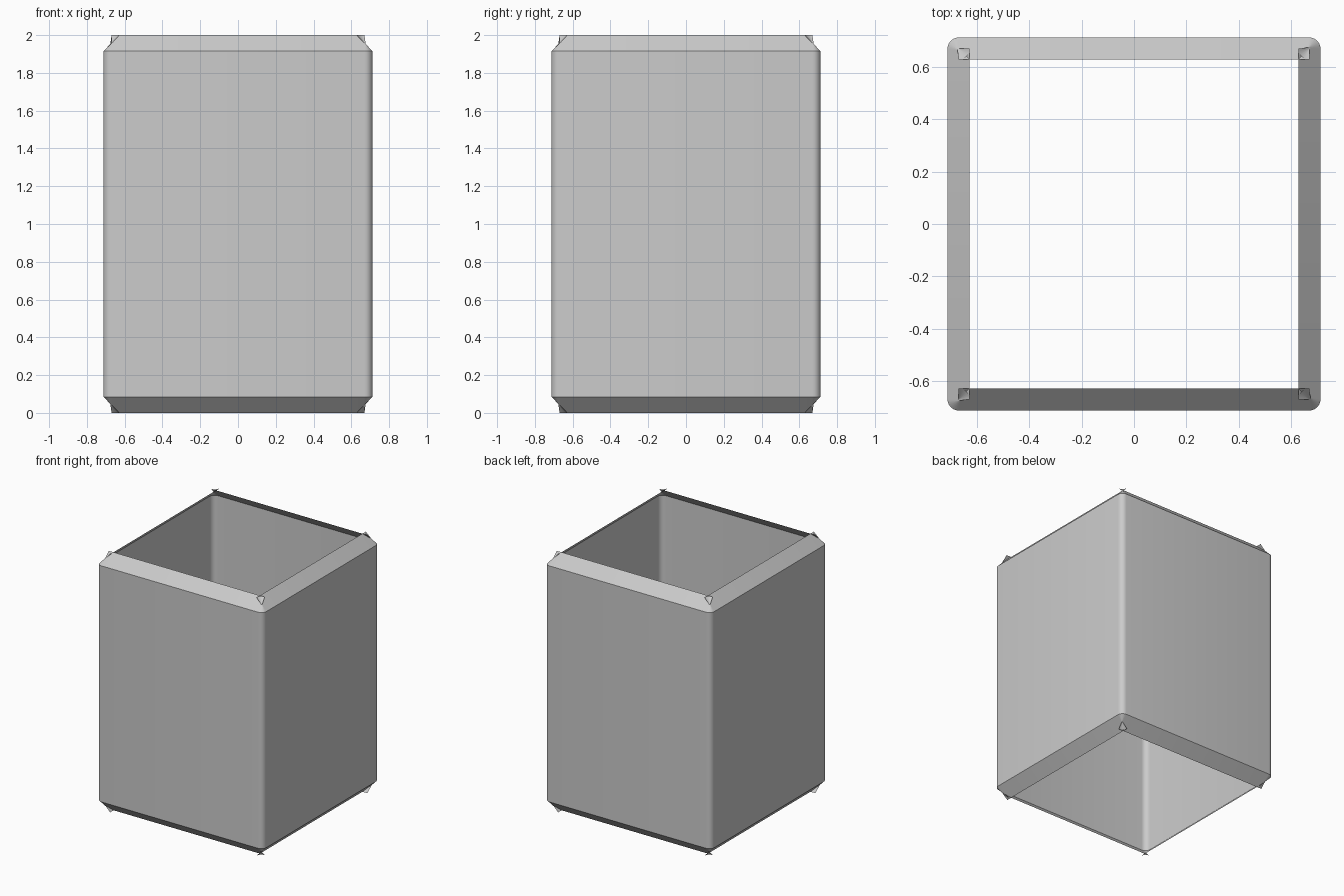
import bpy, bmesh, math

HALF = 0.7125     # half width of the tube
RADIUS = 0.043    # rounding of the upright corners
LIP = 0.085       # depth and height of the slanted lips
HEIGHT = 2.0
STEPS = 6         # segments per corner

old = bpy.data.objects.get("Cube")
if old:
    bpy.data.objects.remove(old, do_unlink=True)

grey = bpy.data.materials.new("mid grey")
grey.use_nodes = True
color = (0.6, 0.6, 0.6, 1)
grey.diffuse_color = color
grey.node_tree.nodes["Principled BSDF"].inputs["Base Color"].default_value = color


def ring(bm, inset, z):
    """Rounded square; an inset beyond the radius crosses over at the corners."""
    centre, r = HALF - RADIUS, RADIUS - inset
    verts = []
    for corner in range(4):
        turn = corner * math.pi / 2
        mid = turn + math.pi / 4
        cx = math.copysign(centre, math.cos(mid))
        cy = math.copysign(centre, math.sin(mid))
        for i in range(STEPS + 1):
            a = turn + i / STEPS * math.pi / 2
            verts.append(bm.verts.new((cx + r * math.cos(a), cy + r * math.sin(a), z)))
    return verts


# Open tube: lower lip, walls and upper lip, with crossed points at the lip corners
bm = bmesh.new()
rings = [ring(bm, inset, z) for inset, z in
         ((LIP, 0), (0, LIP), (0, HEIGHT - LIP), (LIP, HEIGHT))]
for low, high in zip(rings, rings[1:]):
    n = len(low)
    for i in range(n):
        j = (i + 1) % n
        bm.faces.new((low[i], low[j], high[j], high[i]))

mesh = bpy.data.meshes.new("open_square_tube")
bm.to_mesh(mesh)
bm.free()
mesh.materials.append(grey)
tube = bpy.data.objects.new("open_square_tube", mesh)
bpy.context.collection.objects.link(tube)

# Smooth corners, crisp lip edges
bpy.ops.object.select_all(action='DESELECT')
tube.select_set(True)
bpy.context.view_layer.objects.active = tube
bpy.ops.object.shade_smooth_by_angle(angle=math.radians(30))
